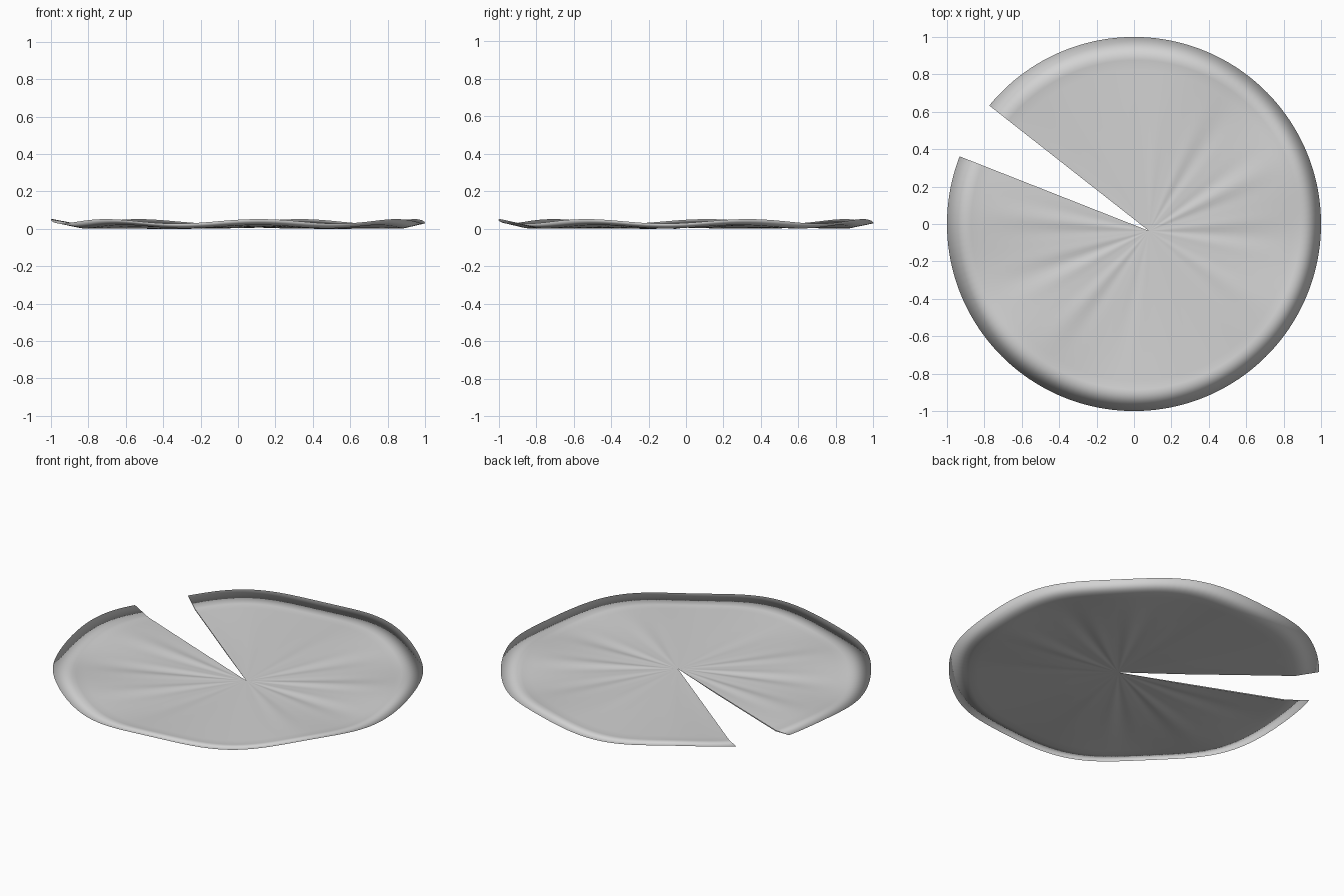
import bpy, bmesh, math

if "Cube" in bpy.data.objects:
    bpy.data.objects.remove(bpy.data.objects["Cube"])

HUB = (0.08, -0.037)                                  # where the veins and the notch meet
START, END = math.radians(158.8), math.radians(500.7) # rim angles of the two notch edges
RAYS = 160
RINGS = [0.04 + 0.84 * j / 17 for j in range(18)] + [1.0]  # one wide ring forms the rim
THICK = 0.006


def height(a, t):
    """Height of the leaf at rim angle a and fraction t from hub to rim."""
    wave = -0.012 * math.cos(7 * (a - math.pi / 4)) * t ** 2
    # radial wrinkles, strongest on two opposite sides and fading to the rim
    fade = math.sin(math.pi * min(t / 0.88, 1.0)) ** 1.5
    side = 0.6 + 0.4 * math.cos(2 * (a - math.radians(20)))
    wrinkle = 0.003 * fade * side * (math.sin(19 * a) + 0.4 * math.sin(31 * a + 1))
    # shallow dish with an upturned rim
    dish = 0.008 + 0.010 * t ** 2 + 0.02 * max(t - 0.88, 0) / 0.12
    return dish + wave + wrinkle


def point(a, t, drop):
    x = HUB[0] + (math.cos(a) - HUB[0]) * t
    y = HUB[1] + (math.sin(a) - HUB[1]) * t
    return x, y, height(a, t) - drop


# Thin leaf: upper and lower skins that meet at the hub and along the rim
bm = bmesh.new()
hub = bm.verts.new((*HUB, height(0, 0)))
upper, lower = [], []
for i in range(RAYS + 1):
    a = START + (END - START) * i / RAYS
    rim = bm.verts.new(point(a, 1.0, 0))
    upper.append([bm.verts.new(point(a, t, 0)) for t in RINGS[:-1]] + [rim])
    lower.append([bm.verts.new(point(a, t, THICK * min(1, t * 3))) for t in RINGS[:-1]] + [rim])

for skin in (upper, lower):
    for p, q in zip(skin, skin[1:]):
        if skin is lower:
            p, q = q, p
        bm.faces.new((hub, p[0], q[0]))
        for j in range(len(RINGS) - 1):
            bm.faces.new((p[j], p[j + 1], q[j + 1], q[j]))

# Narrow walls along both sides of the notch
for k in (0, -1):
    u, w = upper[k], lower[k]
    bm.faces.new((hub, w[0], u[0]))
    for j in range(len(RINGS) - 2):
        bm.faces.new((u[j], w[j], w[j + 1], u[j + 1]))
    bm.faces.new((u[-2], w[-2], u[-1]))
bmesh.ops.recalc_face_normals(bm, faces=bm.faces)

# Rest the lowest point on the ground
low = min(v.co.z for v in bm.verts)
bmesh.ops.translate(bm, verts=bm.verts, vec=(0, 0, -low))
for f in bm.faces:
    f.smooth = True
# Keep the notch corners crisp
for e in bm.edges:
    if len(e.link_faces) == 2 and any(len({v for v in f.verts}) and abs(f.normal.z) < 0.5 for f in e.link_faces):
        e.smooth = False

mesh = bpy.data.meshes.new("leaf_pad")
bm.to_mesh(mesh)
bm.free()
leaf = bpy.data.objects.new("leaf_pad", mesh)
bpy.context.collection.objects.link(leaf)

grey = bpy.data.materials.new("light_grey")
grey.diffuse_color = (0.65, 0.65, 0.65, 1)
grey.use_nodes = True
grey.node_tree.nodes["Principled BSDF"].inputs["Base Color"].default_value = grey.diffuse_color
mesh.materials.append(grey)
